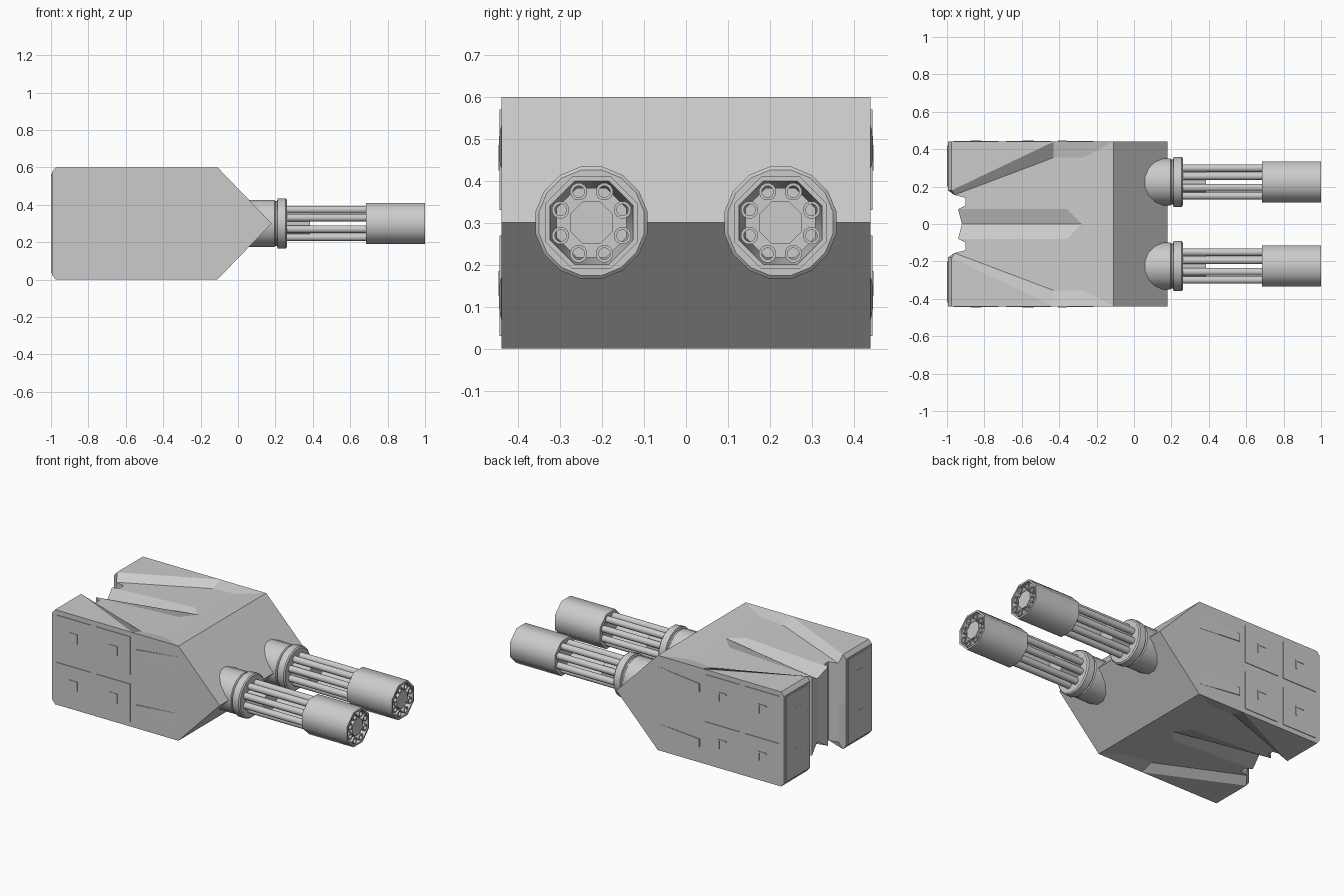
import bpy, bmesh, math

if "Cube" in bpy.data.objects:
    bpy.data.objects.remove(bpy.data.objects["Cube"])

def material(name, c):
    m = bpy.data.materials.new(name)
    m.diffuse_color = (c, c, c, 1)
    m.use_nodes = True
    m.node_tree.nodes["Principled BSDF"].inputs["Base Color"].default_value = m.diffuse_color
    return m

GREY = material("gun grey", 0.6)

def finish(bm, name, smooth=None):
    bmesh.ops.remove_doubles(bm, verts=bm.verts, dist=0.0001)
    bmesh.ops.recalc_face_normals(bm, faces=bm.faces)
    me = bpy.data.meshes.new(name)
    bm.to_mesh(me)
    bm.free()
    me.materials.append(GREY)
    if smooth:
        for p in me.polygons:
            p.use_smooth = True
        me.set_sharp_from_angle(angle=math.radians(smooth))
    ob = bpy.data.objects.new(name, me)
    bpy.context.collection.objects.link(ob)
    return ob

def add_lathe(bm, profile, n, cy, cz, phase=0.5):
    """Closed (x, r) profile turned about an x-parallel axis."""
    rings = []
    for x, r in profile:
        rings.append([bm.verts.new((x, cy + r * math.cos((k + phase) * 2 * math.pi / n),
                                    cz + r * math.sin((k + phase) * 2 * math.pi / n)))
                      for k in range(n)])
    for a, b in zip(rings, rings[1:] + rings[:1]):
        for k in range(n):
            j = (k + 1) % n
            bm.faces.new((a[k], a[j], b[j], b[k]))

def add_rod(bm, profile, n, cy, cz):
    """Solid rod: the profile with its two end caps."""
    rings = []
    for x, r in profile:
        rings.append([bm.verts.new((x, cy + r * math.cos((k + .5) * 2 * math.pi / n),
                                    cz + r * math.sin((k + .5) * 2 * math.pi / n)))
                      for k in range(n)])
    for a, b in zip(rings, rings[1:]):
        for k in range(n):
            j = (k + 1) % n
            bm.faces.new((a[k], a[j], b[j], b[k]))
    bm.faces.new(rings[0])
    bm.faces.new(rings[-1])

def add_box(bm, x0, x1, y0, y1, z0, z1):
    v = [bm.verts.new((x, y, z)) for x in (x0, x1) for y in (y0, y1) for z in (z0, z1)]
    for f in ((0, 1, 3, 2), (4, 5, 7, 6), (0, 1, 5, 4), (2, 3, 7, 6), (0, 2, 6, 4), (1, 3, 7, 5)):
        bm.faces.new([v[i] for i in f])

# Housing: one quarter (y > 0, upper half) reflected across y = 0 and z = 0.3
W, R = 0.44, -0.995
P = {
    "p0": (-.975, W, .6), "p1": (-.975, .18, .6), "p2": (-.43, W, .6),
    "c0": (R, W, .575), "c1": (R, .18, .575),
    "b1": (-.96, .155, .55), "b2": (-.43, .355, .575), "b3": (-.27, .355, .585),
    "n": (-.11, W, .6), "n0": (-.11, 0, .6), "v": (-.28, 0, .585),
    "g0": (-.94, .08, .55), "g1": (-.36, .08, .58), "m": (-.92, 0, .50),
    "s1": (-.90, .14, .55), "s2": (-.90, .1, .55),
    "t": (.18, W, .3), "t0": (.18, 0, .3),
}
FACES = ["p0 p1 p2", "p1 b1 b2 p2", "p2 b2 b3 n", "b1 b2 g1 g0 s2 s1", "b2 b3 g1",
         "b3 v g1", "b3 n n0 v", "g0 g1 v m", "c0 c1 p1 p0", "n n0 t0 t"]
WALL = ["c0", "c1", "b1", "s1", "s2", "g0", "m"]
bm = bmesh.new()
for sy in (1, -1):
    for sz in (1, -1):
        def vert(c):
            return bm.verts.new((c[0], c[1] * sy, .3 + (c[2] - .3) * sz))
        for f in FACES:
            bm.faces.new([vert(P[k]) for k in f.split()])
        for a, b in zip(WALL, WALL[1:]):
            pts = [P[a], P[b], P[b][:2] + (.3,), P[a][:2] + (.3,)]
            if a == "c1":
                pts.insert(1, P["p1"])
            bm.faces.new([vert(c) for c in pts])
        bm.faces.new([vert(c) for c in (P["c0"], P["p0"], P["p2"], P["n"], P["t"], (R, W, .3))])
finish(bm, "housing")

# Side panels: four quadrants around a cross gap, with small corner brackets
bm = bmesh.new()
for s in (1, -1):
    for x0, x1 in ((-.965, -.725), (-.685, -.445)):
        for z0, z1 in ((.03, .27), (.33, .57)):
            add_box(bm, x0, x1, s * .435, s * .444, z0, z1)
            cx, cz = (x0 + x1) / 2, (z0 + z1) / 2
            add_box(bm, cx - .03, cx + .03, s * .44, s * .447, cz + .025, cz + .035)
            add_box(bm, cx + .02, cx + .03, s * .44, s * .447, cz - .025, cz + .025)
finish(bm, "side_panels")

# Tapered wedges between side panel and nose
bm = bmesh.new()
for s in (1, -1):
    for d in (1, -1):
        a = [(-.405, .45), (-.405, .50), (-.115, .53), (-.115, .43)]
        base = [bm.verts.new((x, s * .437, .3 + d * (z - .3))) for x, z in a]
        top = [bm.verts.new((x, s * (.446 if x < -.3 else .4405), .3 + d * (z - .3))) for x, z in a]
        bm.faces.new(base)
        bm.faces.new(top)
        for k in range(4):
            j = (k + 1) % 4
            bm.faces.new((base[k], base[j], top[j], top[k]))
finish(bm, "side_wedges")

# Rear panels with brackets
bm = bmesh.new()
for s in (1, -1):
    add_box(bm, -.999, -.99, s * .2, s * .42, .035, .565)
    for cz in (.17, .43):
        add_box(bm, -1, -.995, s * .28, s * .34, cz + .025, cz + .035)
        add_box(bm, -1, -.995, s * .28, s * .29, cz - .025, cz + .025)
finish(bm, "rear_panels")

# Two rotary guns
for side, cy in (("left", .225), ("right", -.225)):
    bm = bmesh.new()
    add_rod(bm, [(-.08, .128), (.195, .128), (.2, .122), (.208, .122), (.212, .136),
                 (.255, .136), (.262, .128)], 16, cy, .3)
    finish(bm, side + "_gun_mount", 35)

    bm = bmesh.new()
    add_rod(bm, [(.25, .075), (.385, .075)], 8, cy, .3)
    add_rod(bm, [(.69, .09), (.975, .09)], 8, cy, .3)
    add_rod(bm, [(.97, .055), (.995, .055)], 8, cy, .3)
    finish(bm, side + "_gun_core")

    bm = bmesh.new()
    for k in range(8):
        a = (k + .5) * math.pi / 4
        add_lathe(bm, [(.25, .021), (.998, .021), (.998, .014), (.25, .014)], 12,
                  cy + .08 * math.cos(a), .3 + .08 * math.sin(a))
    finish(bm, side + "_gun_tubes", 40)

    # Octagonal muzzle shroud
    r = .11 / math.cos(math.pi / 8)
    bm = bmesh.new()
    add_lathe(bm, [(.685, r), (1, r), (1, r - .012), (.685, r - .03)], 8, cy, .3)
    finish(bm, side + "_muzzle_shroud", 50)
